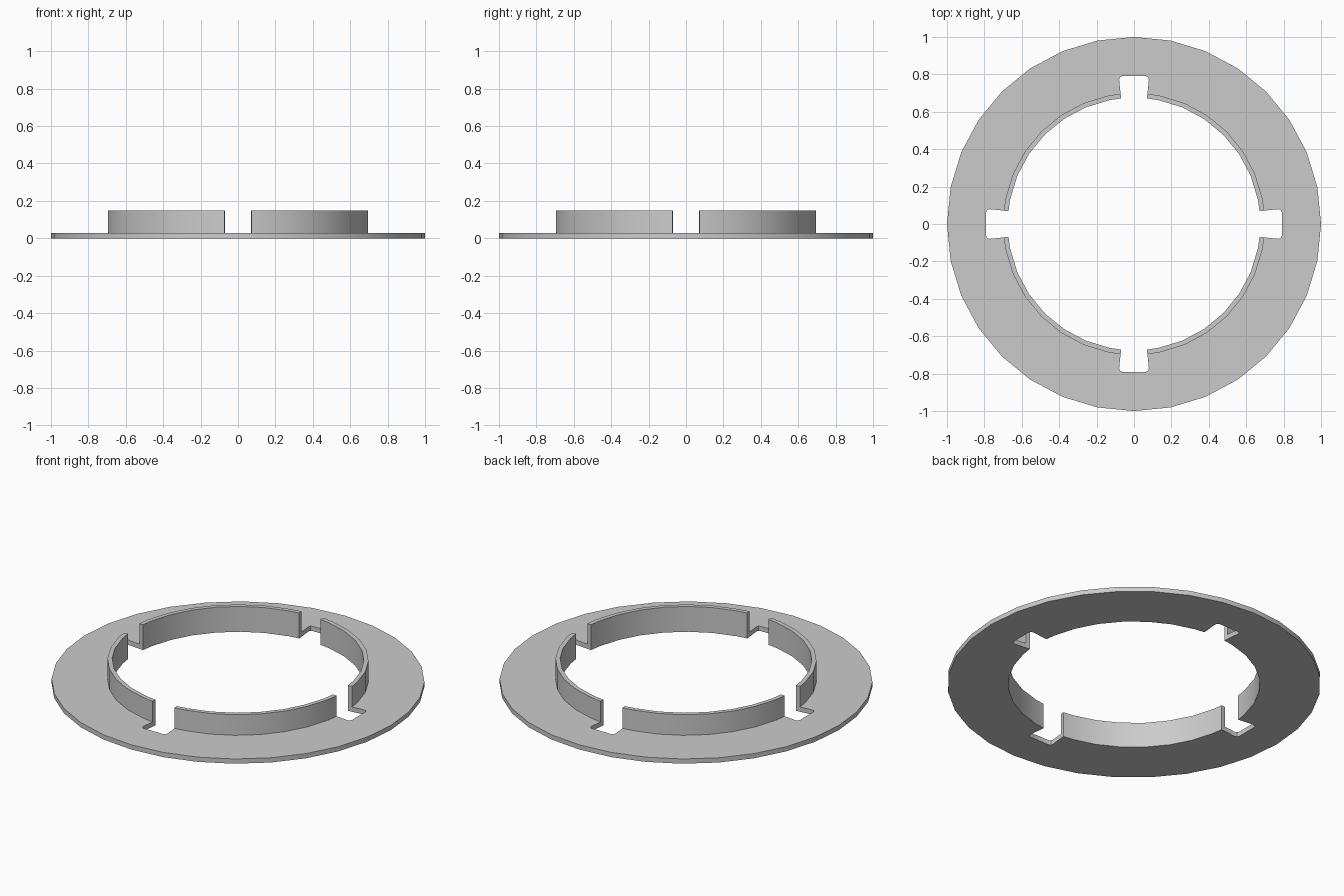
import bpy, bmesh
from math import sin, cos, radians

cube = bpy.data.objects.get("Cube")
if cube:
    bpy.data.objects.remove(cube, do_unlink=True)

STEP = 11.25                 # 32-sided circles
GAP = 5.9                    # half angle of each slot
R_OUT, R_WALL, R_IN = 1.0, 0.70, 0.675
R_SLOT = 0.79
Z_FLANGE, Z_TOP = 0.028, 0.15

grey = bpy.data.materials.new("plain grey")
grey.use_nodes = True
grey.diffuse_color = (0.6, 0.6, 0.6, 1)
grey.node_tree.nodes["Principled BSDF"].inputs["Base Color"].default_value = (0.6, 0.6, 0.6, 1)


def polar(r, deg):
    return (r * cos(radians(deg)), r * sin(radians(deg)))


def arc(r, ends):
    """Points on the 32-sided circle across one quadrant, with given end angles."""
    return [polar(r, a) for a in [ends] + [STEP * i for i in range(1, 8)] + [90 - ends]]


def build(name, outline, z0, z1):
    """Repeat a quadrant outline four times, weld it and extrude it upward."""
    bm = bmesh.new()
    for turn in range(4):
        pts = outline
        for _ in range(turn):
            pts = [(-y, x) for x, y in pts]
        bm.faces.new([bm.verts.new((x, y, z0)) for x, y in pts])
    bmesh.ops.remove_doubles(bm, verts=bm.verts, dist=1e-4)
    top = bmesh.ops.extrude_face_region(bm, geom=bm.faces[:], use_keep_orig=True)
    verts = [g for g in top["geom"] if isinstance(g, bmesh.types.BMVert)]
    bmesh.ops.translate(bm, verts=verts, vec=(0, 0, z1 - z0))
    bmesh.ops.recalc_face_normals(bm, faces=bm.faces)
    mesh = bpy.data.meshes.new(name)
    bm.to_mesh(mesh)
    bm.free()
    mesh.materials.append(grey)
    obj = bpy.data.objects.new(name, mesh)
    bpy.context.collection.objects.link(obj)
    bpy.ops.object.select_all(action='DESELECT')
    obj.select_set(True)
    bpy.context.view_layer.objects.active = obj
    bpy.ops.object.shade_smooth_by_angle(angle=radians(30))


# Half of a slot with a rounded corner, from its centre line inward
half_width = polar(R_SLOT, GAP)[1]
c = 0.018
slot = [(R_SLOT, 0), (R_SLOT, half_width - c),
        (R_SLOT - 0.3 * c, half_width - 0.3 * c),
        (R_SLOT - c, half_width - 0.1 * c)]
mirrored = [(y, x) for x, y in slot]

# Flat flange with four slots
flange = arc(R_OUT, 0) + mirrored + arc(R_IN, GAP)[::-1] + slot[::-1]
build("flange", flange, 0, Z_FLANGE)

# Four upright wall segments between the slots
wall = arc(R_WALL, GAP) + arc(R_IN, GAP)[::-1]
build("collar_wall", wall, Z_FLANGE, Z_TOP)
